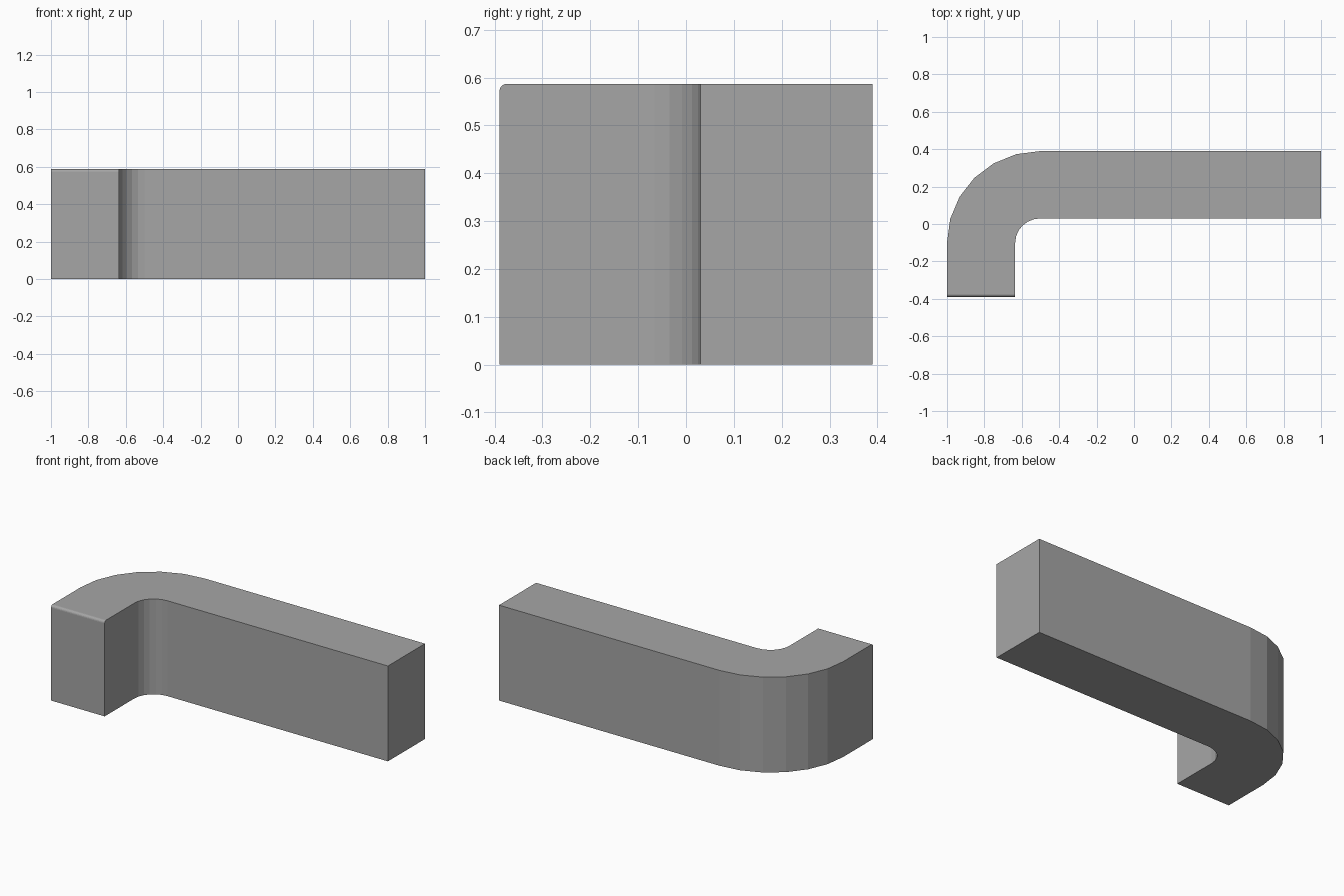
import bpy
import bmesh
from math import sin, cos, pi

cube = bpy.data.objects.get("Cube")
if cube:
    bpy.data.objects.remove(cube, do_unlink=True)

HEIGHT = 0.587
FRONT, RIGHT = -0.39, 1.0
CX, CY = -0.5, -0.1      # centre of the bend
STEPS = 6


def material(name, colour):
    mat = bpy.data.materials.new(name)
    mat.use_nodes = True
    mat.diffuse_color = colour
    mat.node_tree.nodes["Principled BSDF"].inputs["Base Color"].default_value = colour
    return mat


def bend(rx, ry):
    """Quarter turn from the long arm round to the short arm."""
    angles = [pi / 2 * i / STEPS for i in range(STEPS + 1)]
    return [(CX - rx * sin(a), CY + ry * cos(a)) for a in angles]


# Plan outline: outer bend, short arm end, inner bend, long arm end
outer = bend(0.5, 0.49)
inner = bend(0.135, 0.13)
outline = (outer + [(outer[-1][0], FRONT), (inner[-1][0], FRONT)]
           + inner[::-1] + [(RIGHT, inner[0][1]), (RIGHT, outer[0][1])])

# Raise the outline into a solid
bm = bmesh.new()
base = bm.faces.new([bm.verts.new((x, y, 0)) for x, y in outline])
raised = bmesh.ops.extrude_face_region(bm, geom=[base])["geom"]
top = [v for v in raised if isinstance(v, bmesh.types.BMVert)]
bmesh.ops.translate(bm, verts=top, vec=(0, 0, HEIGHT))
bmesh.ops.recalc_face_normals(bm, faces=bm.faces)

# Round the upper front edge of the short arm
edge = [e for e in bm.edges
        if all(v.co.z > HEIGHT - 0.01 and v.co.y < FRONT + 0.01 for v in e.verts)]
bmesh.ops.bevel(bm, geom=edge, offset=0.015, segments=4, profile=0.5,
                affect='EDGES')

mesh = bpy.data.meshes.new("corner_bar")
bm.to_mesh(mesh)
bm.free()
mesh.materials.append(material("plain grey", (0.38, 0.38, 0.38, 1)))
bar = bpy.data.objects.new("corner_bar", mesh)
bpy.context.collection.objects.link(bar)
